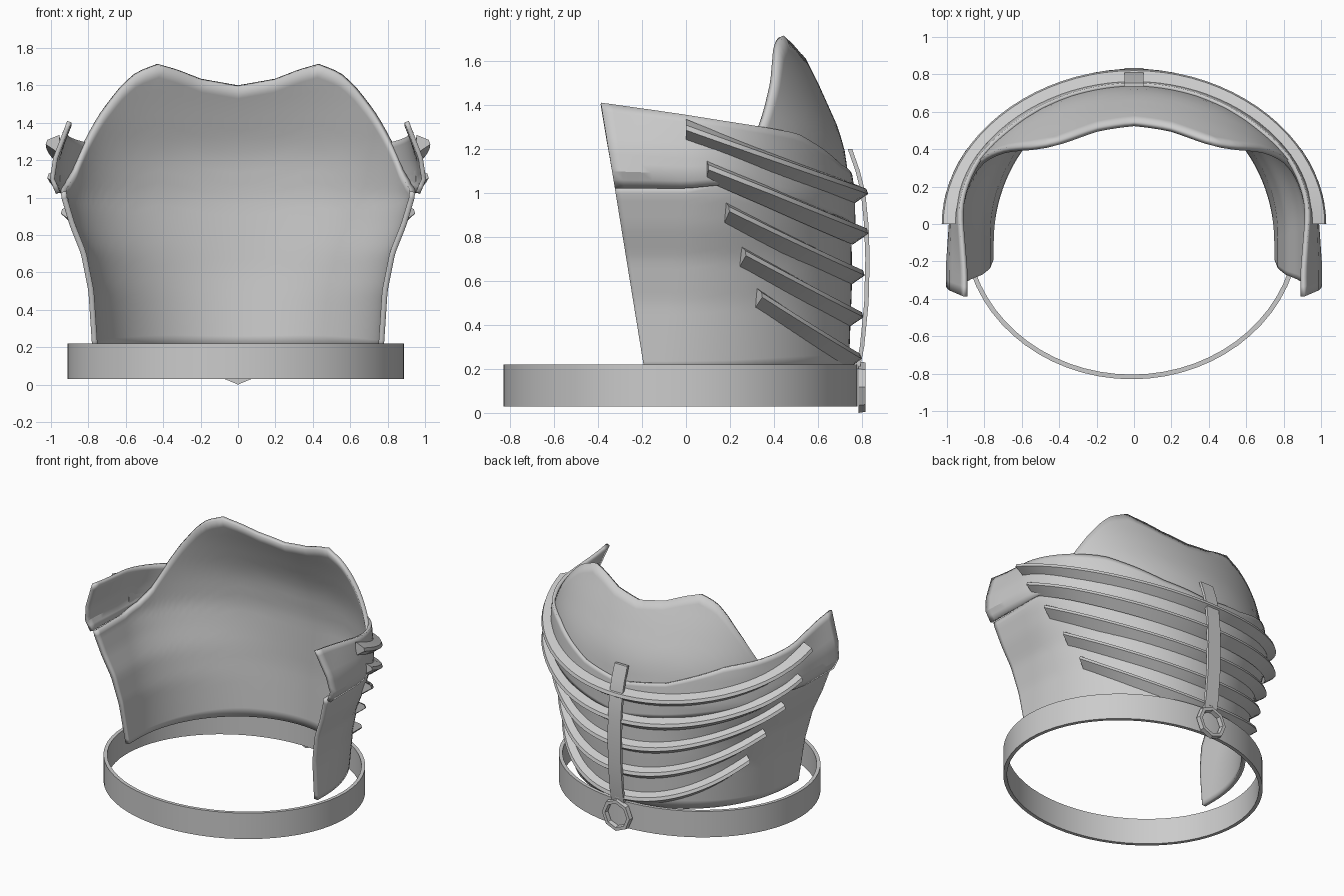
import bpy
import bmesh
from math import sin, cos, acos, pi, radians, degrees
from mathutils import Vector

cube = bpy.data.objects.get("Cube")
if cube:
    bpy.data.objects.remove(cube, do_unlink=True)

grey = bpy.data.materials.new("plain grey")
grey.use_nodes = True
grey.diffuse_color = (0.6, 0.6, 0.6, 1)
grey.node_tree.nodes["Principled BSDF"].inputs["Base Color"].default_value = grey.diffuse_color


def lerp(a, b, t):
    return a + (b - a) * t


def table(points, v):
    """Piecewise linear lookup."""
    if v <= points[0][0]:
        return points[0][1]
    for (x0, y0), (x1, y1) in zip(points, points[1:]):
        if v <= x1:
            return lerp(y0, y1, (v - x0) / (x1 - x0))
    return points[-1][1]


WIDTH = [(.2, .78), (.5, .8), (.7, .84), (.85, .9), (1, .945), (1.1, .95)]
BACK = [(.2, .74), (.6, .755), (1, .75), (1.2, .72), (1.3, .69), (1.5, .6), (1.7, .5)]
SHELL_TOP = [(0, 1.6), (12, 1.635), (20, 1.685), (27, 1.715), (35, 1.67), (41, 1.6),
             (51, 1.45), (60, 1.3), (70, 1.13), (78, 1.07), (90, 1.03)]
FLAP_TOP = [(0, 1.08), (20, 1.13), (45, 1.27), (90, 1.355), (120, 1.41)]
FLAP_LOW = [(0, .84), (55, .96), (75, 1.04), (90, 1.02)]
BULGE = [(0, .01), (.2, .038), (.5, .02), (1, -.055)]


def centre(z):
    return lerp(-.1, 0, min(1, (z - .2) / .8))


def surface(angle, z, off=0):
    """Point on the torso; angle 0 is mid back, 90 the side, 120 the front edge."""
    side = -1 if angle < 0 else 1
    deg = abs(angle)
    a, b, yc = table(WIDTH, z), table(BACK, z), centre(z)
    f = radians(min(deg, 90))
    n = Vector((sin(f) / a, cos(f) / (b - yc), 0)).normalized()
    y = yc + (b - yc) * cos(f)
    if deg > 90:
        y = lerp(yc, lerp(-.19, -.32, (z - .2) / .8), (deg - 90) / 30)
    return Vector((side * (a * sin(f) + off * n.x), y + off * n.y, z))


def make(name, verts, faces, smooth=30):
    mesh = bpy.data.meshes.new(name)
    mesh.from_pydata(verts, [], faces)
    mesh.materials.append(grey)
    ob = bpy.data.objects.new(name, mesh)
    bpy.context.collection.objects.link(ob)
    bpy.ops.object.select_all(action='DESELECT')
    ob.select_set(True)
    bpy.context.view_layer.objects.active = ob
    bpy.ops.object.shade_smooth_by_angle(angle=radians(smooth))
    return ob


def sheet(name, point, cols, rows, thick):
    """Curved plate with outward normals, thickened inward."""
    verts = [point(lerp(-120, 120, j / cols), i / rows)
             for i in range(rows + 1) for j in range(cols + 1)]
    w = cols + 1
    faces = [(i * w + j, (i + 1) * w + j, (i + 1) * w + j + 1, i * w + j + 1)
             for i in range(rows) for j in range(cols)]
    ob = make(name, verts, faces)
    mod = ob.modifiers.new("thickness", 'SOLIDIFY')
    mod.thickness = thick
    mod.offset = -1
    return ob


def loft(name, rings, closed=False, smooth=30):
    """Skin a run of closed cross-sections."""
    n, m = len(rings[0]), len(rings)
    verts = [p for r in rings for p in r]
    faces = [(i * n + k, i * n + (k + 1) % n,
              (i + 1) % m * n + (k + 1) % n, (i + 1) % m * n + k)
             for i in range(m if closed else m - 1) for k in range(n)]
    if not closed:
        faces += [tuple(range(n)), tuple(range((m - 1) * n, m * n))]
    ob = make(name, verts, faces, smooth)
    bm = bmesh.new()
    bm.from_mesh(ob.data)
    bmesh.ops.recalc_face_normals(bm, faces=bm.faces)
    bm.to_mesh(ob.data)
    bm.free()
    return ob


# Back shell
sheet("back_shell", lambda d, t: surface(d, lerp(.2, table(SHELL_TOP, abs(d)), t)), 80, 24, .03)


# Raised band around the back with flaring side flaps
def flap_point(d, t):
    deg = abs(d)
    z = lerp(table(FLAP_LOW, deg), table(FLAP_TOP, deg), t)
    flare = min(1, max(0, (deg - 60) / 50))
    return surface(d, z, .018 + flare * table(BULGE, t))


sheet("side_flaps", flap_point, 60, 10, .025)

# Five ribs sweeping down from the sides to the middle of the back
SECTION = [(-.015, .045), (.05, .018), (.058, -.005), (-.015, -.055)]
for k, (y0, z0, z1) in enumerate([(0, 1.29, 1.0), (.09, 1.11, .82), (.18, .92, .63),
                                  (.25, .72, .44), (.32, .53, .25)]):
    yc = centre(z0)
    start = acos((y0 - yc) / (table(BACK, z0) - yc))
    rings = []
    for i in range(41):
        f = lerp(-start, start, i / 40)
        z = lerp(z0, z1, (cos(f) - cos(start)) / (1 - cos(start)))
        lift = .02 if k < 2 else 0
        rings.append([surface(degrees(f), z, o + lift) + Vector((0, 0, dz)) for o, dz in SECTION])
    loft("rib_%d" % (k + 1), rings)

# Waist belt
belt = []
for i in range(64):
    f = 2 * pi * i / 64
    belt.append([(-.012 + (.9 - d) * cos(f), -.025 + (.805 - d) * sin(f), z)
                 for d, z in ((0, .03), (0, .22), (.025, .22), (.025, .03))])
loft("waist_belt", belt, closed=True)

# Vertical strap over the ribs
SPINE = [(.2, .79), (.3, .81), (.5, .83), (.7, .835), (.85, .83), (1, .815), (1.1, .79), (1.2, .755)]
loft("spine_strap", [[(-.052, y, z), (.052, y, z), (.052, y - .02, z), (-.052, y - .02, z)]
                     for z, y in SPINE])

# Octagonal buckle ring at the foot of the strap
buckle = []
for i in range(8):
    f = pi / 4 * i
    buckle.append([(r * sin(f), y, .117 + r * cos(f))
                   for r, y in ((.117, .785), (.112, .815), (.088, .815), (.083, .785))])
loft("buckle_ring", buckle, closed=True, smooth=20)
